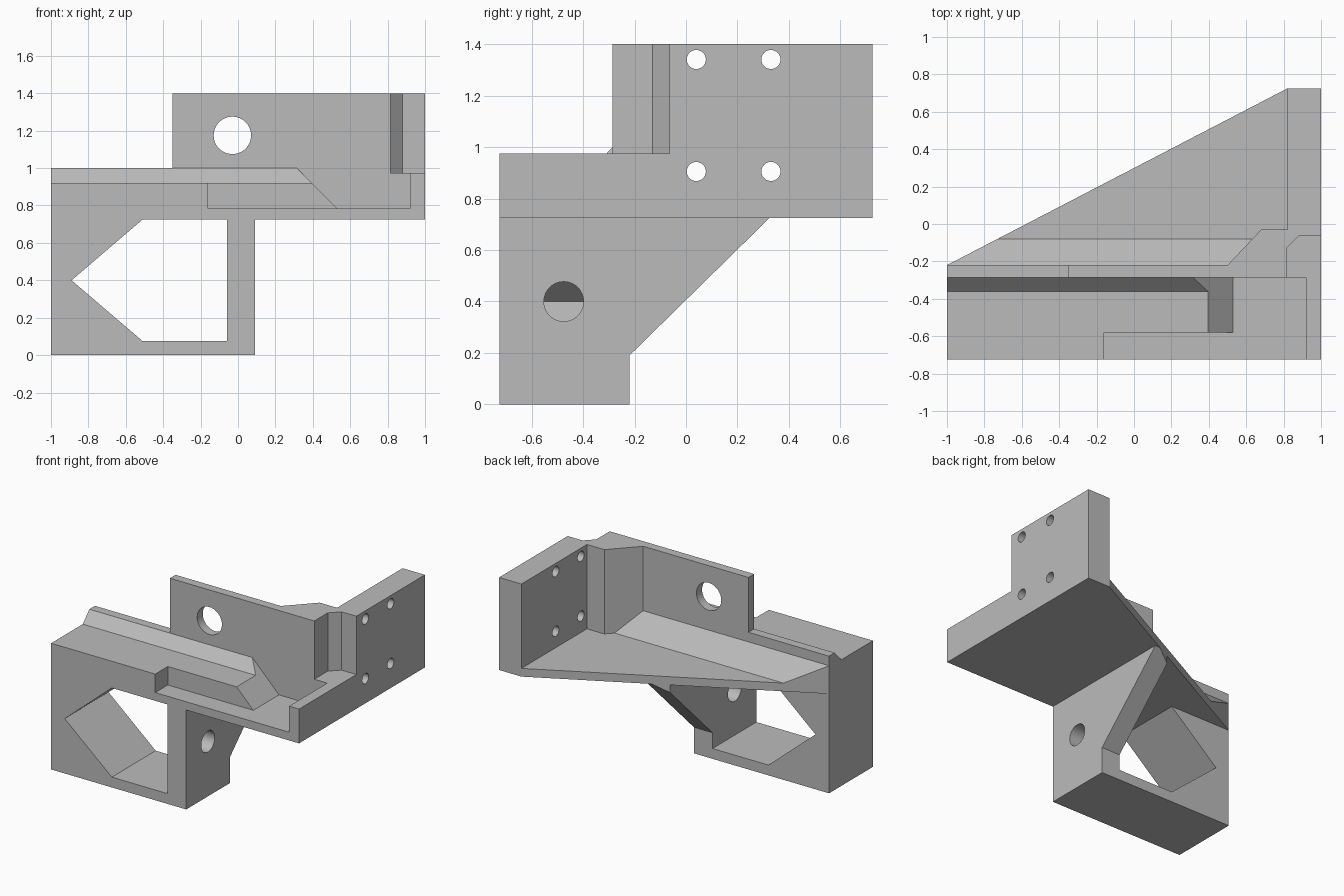
import bpy
import bmesh
import math
from mathutils import Vector

cube = bpy.data.objects.get("Cube")
if cube:
    bpy.data.objects.remove(cube, do_unlink=True)

grey = bpy.data.materials.new("plain_grey")
grey.use_nodes = True
COLOUR = (0.5, 0.5, 0.5, 1)
grey.diffuse_color = COLOUR
grey.node_tree.nodes["Principled BSDF"].inputs["Base Color"].default_value = COLOUR


def prism(name, axis, profile, start, end):
    """Extrude a profile, given in the two other axes in order, along an axis."""
    def place(a, b, d):
        return Vector({"x": (d, a, b), "y": (a, d, b), "z": (a, b, d)}[axis])
    bm = bmesh.new()
    face = bm.faces.new([bm.verts.new(place(a, b, start)) for a, b in profile])
    new = bmesh.ops.extrude_face_region(bm, geom=[face])["geom"]
    move = place(0, 0, end - start)
    bmesh.ops.translate(bm, vec=move, verts=[g for g in new if isinstance(g, bmesh.types.BMVert)])
    bmesh.ops.recalc_face_normals(bm, faces=bm.faces)
    mesh = bpy.data.meshes.new(name)
    bm.to_mesh(mesh)
    bm.free()
    mesh.materials.append(grey)
    obj = bpy.data.objects.new(name, mesh)
    bpy.context.scene.collection.objects.link(obj)
    return obj


def rect(a0, a1, b0, b1):
    return [(a0, b0), (a1, b0), (a1, b1), (a0, b1)]


def circle(a, b, r, n=48):
    return [(a + r * math.cos(math.tau * i / n), b + r * math.sin(math.tau * i / n)) for i in range(n)]


def combine(target, tool, operation):
    """Apply a boolean and discard the tool."""
    mod = target.modifiers.new("combine", "BOOLEAN")
    mod.operation = operation
    mod.solver = "EXACT"
    mod.object = tool
    bpy.context.view_layer.update()
    graph = bpy.context.evaluated_depsgraph_get()
    mesh = bpy.data.meshes.new_from_object(target.evaluated_get(graph))
    target.modifiers.clear()
    target.data = mesh
    bpy.data.objects.remove(tool, do_unlink=True)


FRONT, DECK, FLOOR, TOP = -0.725, 0.725, 0.785, 1.4
WALL_F, WALL_B = -0.285, -0.22

# Deck with its diagonal rear edge
bracket = prism("bracket", "z", [(-1, FRONT), (1, FRONT), (1, 0.725), (0.82, 0.725), (-1, WALL_B)], DECK, FLOOR)

# Front rail with sloped ridge, bevelled end and front pocket
rail = prism("rail", "x", [(FRONT, DECK), (FRONT, 0.92), (-0.36, 0.92), (WALL_F, 1.0),
                           (WALL_B, 1.0), (WALL_B, DECK)], -1, 0.54)
combine(rail, prism("end_bevel", "y", [(0.53, FLOOR), (0.29, 1.025), (0.7, 1.025), (0.7, FLOOR)],
                    -0.8, WALL_F), "DIFFERENCE")
combine(rail, prism("pocket", "z", rect(-0.16, 0.7, -0.8, -0.58), FLOOR, 1.1), "DIFFERENCE")

# Remaining solid parts
solids = [
    rail,
    prism("rear_fillet", "x", [(-0.25, 0.75), (-0.25, 0.93), (WALL_B, 0.93), (-0.08, FLOOR), (-0.08, 0.75)], -1, 0.66),
    prism("lower_frame", "y", rect(-1, 0.09, 0, 0.75), FRONT, WALL_B),
    prism("gusset", "x", [(-0.3, 0.19), (WALL_B, 0.19), (0.325, DECK), (0.325, 0.75), (-0.3, 0.75)], -0.06, 0.09),
    prism("upright_wall", "z", [(-0.35, WALL_F), (0.815, WALL_F), (0.815, -0.13), (0.88, -0.065), (1, -0.065),
                                (1, 0.725), (0.82, 0.725), (0.82, -0.03), (0.68, -0.03), (0.5, WALL_B),
                                (-0.35, WALL_B)], DECK, TOP),
    prism("shelf", "z", rect(0.78, 1, WALL_F, -0.05), DECK, 0.975),
    prism("side_lip", "z", rect(0.92, 1, FRONT, -0.2), DECK, 0.975),
]
for part in solids:
    combine(bracket, part, "UNION")

# Diagonal trim, frame window and bolt holes
slope = (0.725 - WALL_B) / 1.82
cutters = [
    prism("diagonal_trim", "z", [(-1.2, WALL_B - 0.2 * slope), (0.92, 0.725 + 0.1 * slope), (-1.2, 0.9)], -0.1, 1.5),
    prism("window", "y", [(-0.89, 0.4), (-0.51, DECK), (-0.06, DECK), (-0.06, 0.075), (-0.51, 0.075)], -0.8, 0.5),
    prism("wall_hole", "y", circle(-0.03, 1.175, 0.1), -0.4, -0.1),
    prism("gusset_hole", "x", circle(-0.475, 0.4, 0.077), -0.1, 0.2),
]
for y in (0.04, 0.33):
    for z in (0.905, 1.34):
        cutters.append(prism("bolt_hole", "x", circle(y, z, 0.037), 0.75, 1.1))
for cutter in cutters:
    combine(bracket, cutter, "DIFFERENCE")

bpy.context.view_layer.objects.active = bracket
bracket.select_set(True)
bpy.ops.object.shade_smooth_by_angle(angle=math.radians(20))
